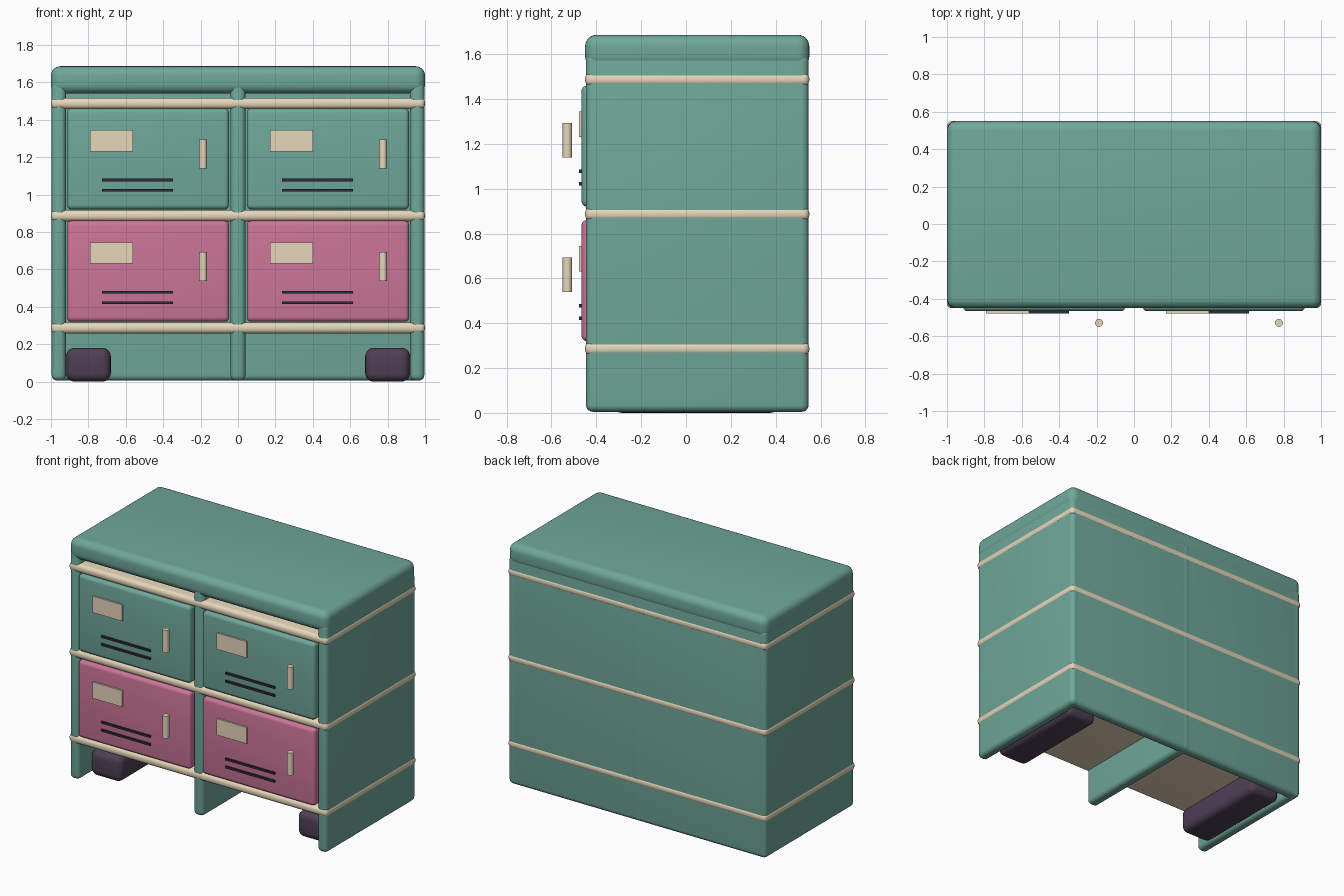
import bpy
import bmesh
from math import radians

if "Cube" in bpy.data.objects:
    bpy.data.objects.remove(bpy.data.objects["Cube"])


def material(name, rgb):
    m = bpy.data.materials.new(name)
    m.diffuse_color = (*rgb, 1)
    m.use_nodes = True
    m.node_tree.nodes["Principled BSDF"].inputs["Base Color"].default_value = m.diffuse_color
    return m


TEAL = material("teal paint", (0.16, 0.39, 0.32))
PINK = material("pink paint", (0.60, 0.18, 0.31))
CREAM = material("cream trim", (0.80, 0.68, 0.50))
PLUM = material("dark plum", (0.075, 0.05, 0.09))
BLACK = material("vent black", (0.03, 0.025, 0.04))


def finish(ob, mat):
    ob.data.materials.append(mat)
    bpy.ops.object.select_all(action='DESELECT')
    ob.select_set(True)
    bpy.context.view_layer.objects.active = ob
    bpy.ops.object.shade_smooth_by_angle(angle=radians(35))
    return ob


def box(name, x, y, z, mat, bevel=0.0, segments=5):
    """Box from (min, max) ranges with rounded edges."""
    bm = bmesh.new()
    bmesh.ops.create_cube(bm, size=1)
    for v in bm.verts:
        for i, (lo, hi) in enumerate((x, y, z)):
            v.co[i] = lo if v.co[i] < 0 else hi
    if bevel:
        bmesh.ops.bevel(bm, geom=bm.edges[:], offset=bevel, segments=segments,
                        profile=0.5, affect='EDGES')
    mesh = bpy.data.meshes.new(name)
    bm.to_mesh(mesh)
    bm.free()
    ob = bpy.data.objects.new(name, mesh)
    bpy.context.collection.objects.link(ob)
    return finish(ob, mat)


def around(c, half):
    return (c - half, c + half)


# Carcass: top slab, uprights and back
box("top_slab", (-1, 1), (-0.45, 0.55), (1.54, 1.686), TEAL, 0.05, 6)
depth, height = (-0.446, 0.546), (0.005, 1.60)
box("left_panel", (-0.996, -0.92), depth, height, TEAL, 0.03)
box("right_panel", (0.92, 0.996), depth, height, TEAL, 0.03)
box("centre_divider", (-0.04, 0.04), (-0.446, 0.547), height, TEAL, 0.03)
box("back_panel", (-0.996, 0.996), (0.47, 0.546), height, TEAL, 0.03)

# Shelves whose rounded edges show through the panels as trim
for i, z in enumerate((0.287, 0.887, 1.487)):
    box(f"shelf_{i + 1}", (-1, 1), (-0.45, 0.55), around(z, 0.03), CREAM, 0.026)

# Feet
for side, s in (("left", -1), ("right", 1)):
    box(f"{side}_foot", around(0.80 * s, 0.12), (-0.33, 0.42), (0, 0.18), PLUM, 0.045)

# Drawers with label, vents and upright handle
for row, z, mat in (("lower", 0.59, PINK), ("upper", 1.19, TEAL)):
    for side, x in (("left", -0.481), ("right", 0.481)):
        tag = f"{row}_{side}"
        box(f"{tag}_drawer", around(x, 0.434), (-0.466, 0.44), around(z, 0.27), mat, 0.025)
        box(f"{tag}_label", around(x - 0.196, 0.115), (-0.478, -0.464),
            around(z + 0.097, 0.057), CREAM)
        for n, dz in enumerate((-0.112, -0.168)):
            box(f"{tag}_vent_{n + 1}", around(x - 0.056, 0.19), (-0.478, -0.464),
                around(z + dz, 0.007), BLACK)
        bpy.ops.mesh.primitive_cylinder_add(vertices=20, radius=0.021, depth=0.155,
                                            location=(x + 0.294, -0.529, z + 0.026))
        handle = bpy.context.object
        handle.name = f"{tag}_handle"
        finish(handle, CREAM)
